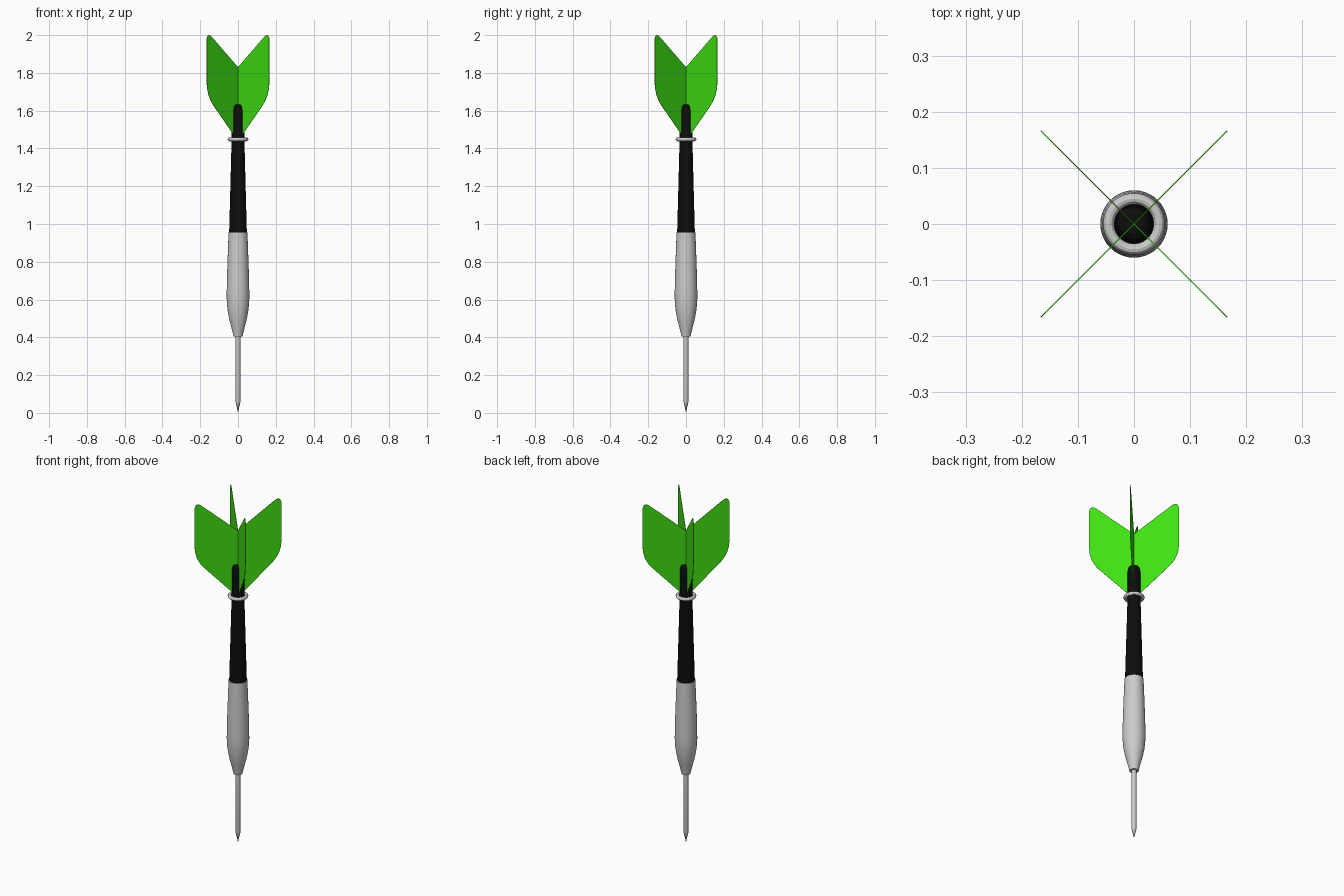
import bpy, bmesh, math
from mathutils import Vector, Matrix

if "Cube" in bpy.data.objects:
    bpy.data.objects.remove(bpy.data.objects["Cube"])


def material(name, rgb):
    m = bpy.data.materials.new(name)
    m.diffuse_color = (*rgb, 1)
    m.use_nodes = True
    m.node_tree.nodes["Principled BSDF"].inputs["Base Color"].default_value = m.diffuse_color
    return m


def finish(name, bm, mat=None, smooth=True):
    bmesh.ops.recalc_face_normals(bm, faces=bm.faces)
    me = bpy.data.meshes.new(name)
    bm.to_mesh(me)
    bm.free()
    ob = bpy.data.objects.new(name, me)
    bpy.context.collection.objects.link(ob)
    if mat:
        me.materials.append(mat)
    if smooth:
        bpy.ops.object.select_all(action='DESELECT')
        ob.select_set(True)
        bpy.context.view_layer.objects.active = ob
        bpy.ops.object.shade_smooth_by_angle(angle=math.radians(30))
    return ob


def lathe(name, profile, mat=None, steps=40, closed=False):
    """Spin an (radius, z) profile around z."""
    bm = bmesh.new()
    vs = [bm.verts.new((r, 0, z)) for r, z in profile]
    es = [bm.edges.new(p) for p in zip(vs, vs[1:])]
    if closed:
        es.append(bm.edges.new((vs[-1], vs[0])))
    bmesh.ops.spin(bm, geom=vs + es, cent=(0, 0, 0), axis=(0, 0, 1),
                   angle=math.tau, steps=steps)
    bmesh.ops.remove_doubles(bm, verts=bm.verts, dist=1e-5)
    return finish(name, bm, mat)


green = material("flight_green", (0.05, 0.75, 0.006))
black = material("shaft_black", (0.004, 0.004, 0.004))

# Steel point
lathe("point", [(0, 0), (0.013, 0.06), (0.013, 0.415), (0, 0.415)], steps=24)

# Weighted barrel
lathe("barrel", [(0, 0.405), (0.024, 0.405), (0.033, 0.445), (0.045, 0.49),
                 (0.053, 0.53), (0.058, 0.57), (0.06, 0.61), (0.0595, 0.66),
                 (0.057, 0.76), (0.05, 0.955), (0, 0.955)])

# Shaft with rounded top gripping the flights
lathe("shaft", [(0, 0.95), (0.047, 0.95), (0.034, 1.44), (0.033, 1.60),
                (0.031, 1.618), (0.026, 1.628), (0.018, 1.633), (0, 1.633)], black)

# Retaining ring
ring = [(0.045 + 0.01 * math.cos(a), 1.448 + 0.01 * math.sin(a))
        for a in (math.tau * i / 12 for i in range(12))]
lathe("shaft_ring", ring, closed=True)

# Four thin flights on the diagonals
outline = [(0, 1.44), (0.03, 1.482), (0.132, 1.63), (0.146, 1.655), (0.157, 1.685),
           (0.164, 1.72), (0.166, 1.755), (0.166, 1.975), (0.164, 1.99),
           (0.158, 1.999), (0.149, 2.0), (0.139, 1.991), (0, 1.83)]
for i in range(4):
    bm = bmesh.new()
    t = 0.0008
    face = bm.faces.new([bm.verts.new((x * math.sqrt(2), -t, z)) for x, z in outline])
    ext = bmesh.ops.extrude_face_region(bm, geom=[face], use_keep_orig=True)
    bmesh.ops.translate(bm, vec=Vector((0, 2 * t, 0)),
                        verts=[v for v in ext["geom"] if isinstance(v, bmesh.types.BMVert)])
    bm.transform(Matrix.Rotation(math.radians(45 + 90 * i), 4, 'Z'))
    finish(f"flight_{i + 1}", bm, green, smooth=False)
